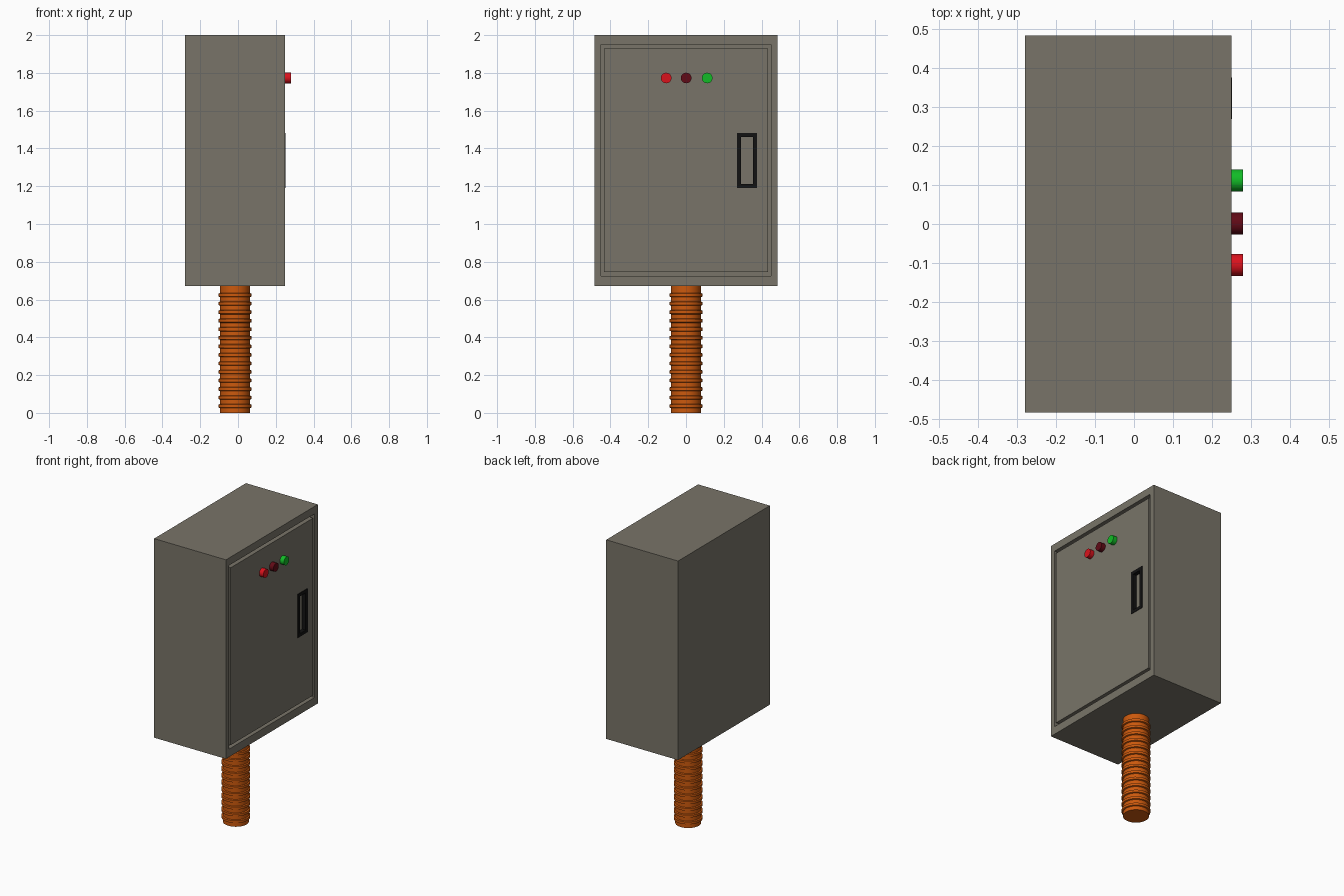
import bpy, bmesh, math
from mathutils import Matrix, Vector

if "Cube" in bpy.data.objects:
    bpy.data.objects.remove(bpy.data.objects["Cube"])


def material(name, rgb):
    m = bpy.data.materials.new(name)
    m.diffuse_color = (*rgb, 1)
    m.use_nodes = True
    m.node_tree.nodes["Principled BSDF"].inputs["Base Color"].default_value = m.diffuse_color
    return m


GREY = material("warm_grey", (0.19, 0.175, 0.14))
BLACK = material("black", (0.006, 0.006, 0.006))
ORANGE = material("orange", (0.6, 0.1, 0.004))
RED = material("red", (0.7, 0.006, 0.012))
DARK_RED = material("dark_red", (0.12, 0.003, 0.008))
GREEN = material("green", (0.006, 0.5, 0.02))


def finish(name, bm, mat):
    bmesh.ops.recalc_face_normals(bm, faces=bm.faces[:])
    me = bpy.data.meshes.new(name)
    bm.to_mesh(me)
    bm.free()
    ob = bpy.data.objects.new(name, me)
    bpy.context.collection.objects.link(ob)
    if mat:
        me.materials.append(mat)
    return ob


def box(name, lo, hi, mat=None):
    lo, hi = Vector(lo), Vector(hi)
    bm = bmesh.new()
    bmesh.ops.create_cube(bm, size=1, matrix=Matrix.Translation((lo + hi) / 2)
                          @ Matrix.Diagonal((*(hi - lo), 1)))
    return finish(name, bm, mat)


def cut(ob, lo, hi):
    cutter = box(ob.name + "_cutter", lo, hi)
    cutter.hide_render = True
    cutter.hide_viewport = True
    mod = ob.modifiers.new("recess", 'BOOLEAN')
    mod.operation = 'DIFFERENCE'
    mod.solver = 'EXACT'
    mod.object = cutter


def smooth(ob):
    bpy.ops.object.select_all(action='DESELECT')
    ob.select_set(True)
    bpy.context.view_layer.objects.active = ob
    bpy.ops.object.shade_smooth_by_angle(angle=math.radians(30))


FRONT = 0.25   # x of the door face

# Cabinet with a recess, and a door sitting in it with a thin gap around
cabinet = box("cabinet", (-0.28, -0.484, 0.672), (FRONT, 0.484, 2.0), GREY)
cut(cabinet, (0.22, -0.45, 0.725), (0.3, 0.45, 1.95))
door = box("door", (0.215, -0.434, 0.745), (FRONT, 0.434, 1.928), GREY)

# Recessed pull handle: pocket in the door, black rectangular surround
Y0, Y1, Z0, Z1, RIM = 0.27, 0.376, 1.19, 1.482, 0.022
cut(door, (0.226, Y0 + 0.01, Z0 + 0.01), (0.3, Y1 - 0.01, Z1 - 0.01))
bm = bmesh.new()
loops = []
for x, r in ((0.222, 0), (FRONT + 0.002, 0), (FRONT + 0.002, RIM), (0.222, RIM)):
    loops.append([bm.verts.new((x, y, z)) for y, z in (
        (Y0 + r, Z0 + r), (Y1 - r, Z0 + r), (Y1 - r, Z1 - r), (Y0 + r, Z1 - r))])
for i in range(4):
    a, b = loops[i], loops[(i + 1) % 4]
    for j in range(4):
        k = (j + 1) % 4
        bm.faces.new((a[j], a[k], b[k], b[j]))
finish("handle_surround", bm, BLACK)

# Indicator lamps
for name, y, mat in (("red_lamp", -0.105, RED), ("dark_lamp", 0.001, DARK_RED),
                     ("green_lamp", 0.112, GREEN)):
    bm = bmesh.new()
    bmesh.ops.create_cone(bm, cap_ends=True, segments=32, radius1=0.028, radius2=0.028,
                          depth=0.04, matrix=Matrix.Translation((0.26, y, 1.773))
                          @ Matrix.Rotation(math.pi / 2, 4, 'Y'))
    smooth(finish(name, bm, mat))

# Ribbed conduit: lathed profile with evenly spaced ribs
R, RIB = 0.079, 0.087
profile = [(0, 0), (R, 0)]
for i in range(14):
    z = 0.036 + i * 0.0452
    profile += [(R, z - 0.011), (RIB, z - 0.008), (RIB, z + 0.008), (R, z + 0.011)]
profile += [(R, 0.68), (0, 0.68)]
bm = bmesh.new()
verts = [bm.verts.new((r - 0.016 if r else -0.016, 0, z)) for r, z in profile]
edges = [bm.edges.new(p) for p in zip(verts, verts[1:])]
bmesh.ops.spin(bm, geom=verts + edges, cent=(-0.016, 0, 0), axis=(0, 0, 1),
               angle=math.tau, steps=32, use_merge=True)
bmesh.ops.remove_doubles(bm, verts=bm.verts[:], dist=1e-5)
smooth(finish("conduit", bm, ORANGE))
